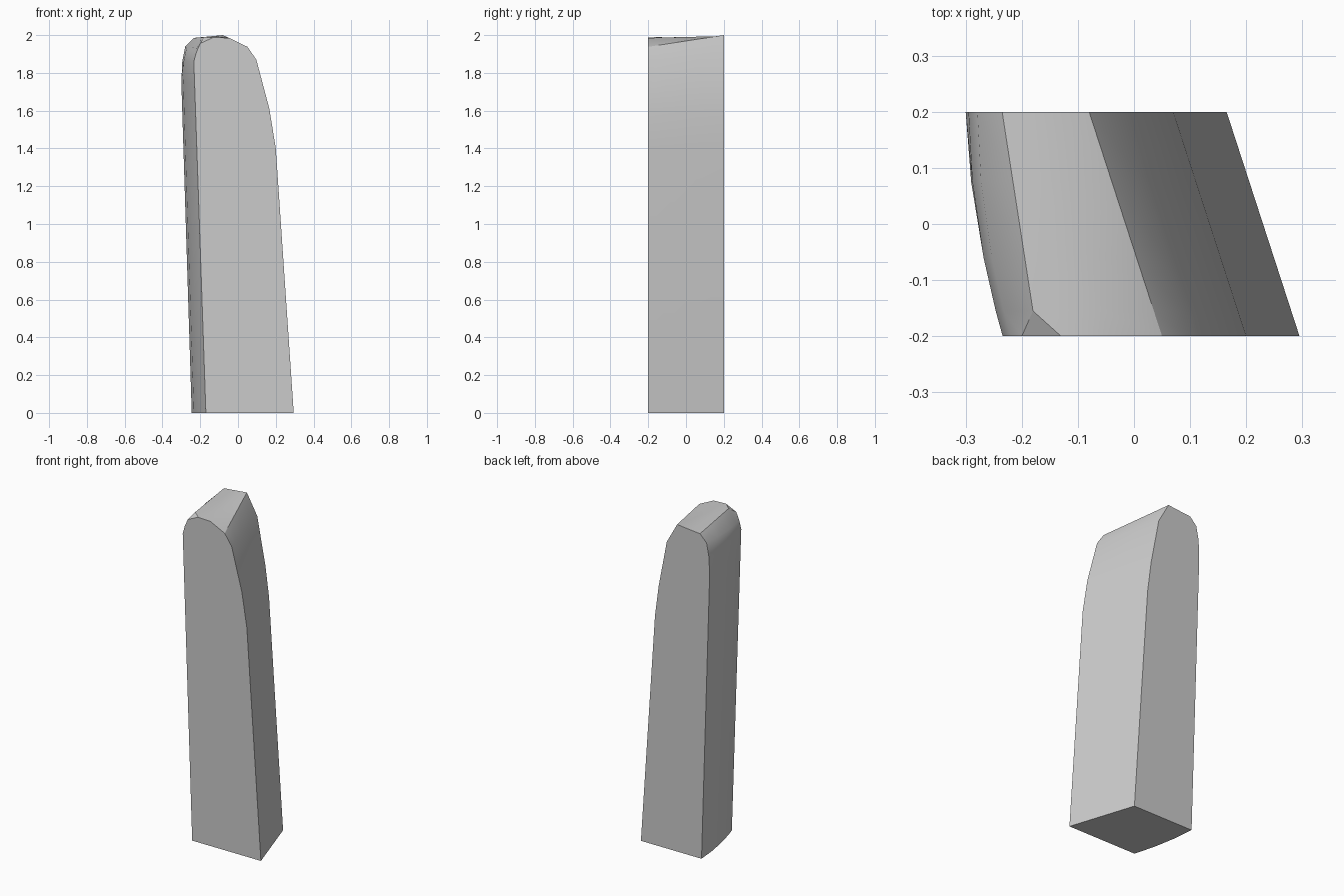
import bpy
import bmesh

cube = bpy.data.objects.get("Cube")
if cube:
    bpy.data.objects.remove(cube)

# Matching end outlines (x, z), from the right base corner over the top
front = [(.295, 0), (.2, 1.4), (.166, 1.61), (.097, 1.87), (.05, 1.938),
         (-.047, 1.985), (-.13, 1.988), (-.2, 1.956), (-.22, 1.91),
         (-.234, 1.86), (-.23, 1.75), (-.17, 0)]
back = [(.165, 0), (.07, 1.4), (.045, 1.59), (-.01, 1.875), (-.08, 2),
        (-.13, 1.995), (-.18, 1.99), (-.235, 1.985), (-.279, 1.94),
        (-.295, 1.86), (-.3, 1.75), (-.245, 0)]
depths = [-.2, -.155, -.06, .075, .2]
right_shoulder, top_end, left_shoulder = 4, 6, 7
apex = (-.18, 1.989)   # inner tip of the chipped front corner
bulge = .014

bm = bmesh.new()
sections = []
for y in depths:
    ring = []
    for i, (a, b) in enumerate(zip(front, back)):
        t = (y - depths[0]) / (depths[-1] - depths[0])
        if i == left_shoulder and y > depths[0]:
            a = apex
            t = (y - depths[1]) / (depths[-1] - depths[1])
        x = a[0] + (b[0] - a[0]) * t
        z = a[1] + (b[1] - a[1]) * t
        # The left side swells gently between its ends
        if i > left_shoulder:
            x -= bulge * 4 * t * (1 - t)
        ring.append(bm.verts.new((x, y, z)))
    sections.append(ring)

# Skin the sides and base, splitting the strip beside the chipped corner
count = len(front)
for s, (r, q) in enumerate(zip(sections, sections[1:])):
    for i in range(count):
        j = (i + 1) % count
        if s == 0 and i == top_end:
            bm.faces.new((r[i], r[j], q[j]))
            bm.faces.new((r[i], q[j], q[i]))
        else:
            bm.faces.new((r[i], r[j], q[j], q[i]))

# Flat ends
bm.faces.new(sections[0])
bm.faces.new(sections[-1][::-1])
bmesh.ops.recalc_face_normals(bm, faces=bm.faces)

# Crisp shoulder lines and chip outline
sharp = [(r[i], q[i]) for r, q in zip(sections, sections[1:])
         for i in (right_shoulder, left_shoulder)]
sharp.append((sections[0][top_end], sections[1][left_shoulder]))
for pair in sharp:
    edge = bm.edges.get(pair)
    if edge:
        edge.smooth = False

mesh = bpy.data.meshes.new("stone_slab")
bm.to_mesh(mesh)
bm.free()
slab = bpy.data.objects.new("stone_slab", mesh)
bpy.context.collection.objects.link(slab)

# Plain stone colour
stone = bpy.data.materials.new("stone_grey")
stone.use_nodes = True
colour = (.6, .6, .6, 1)
stone.diffuse_color = colour
for node in stone.node_tree.nodes:
    if node.type == 'BSDF_PRINCIPLED':
        node.inputs["Base Color"].default_value = colour
mesh.materials.append(stone)

bpy.ops.object.select_all(action='DESELECT')
slab.select_set(True)
bpy.context.view_layer.objects.active = slab
bpy.ops.object.shade_smooth_by_angle(angle=.6)
